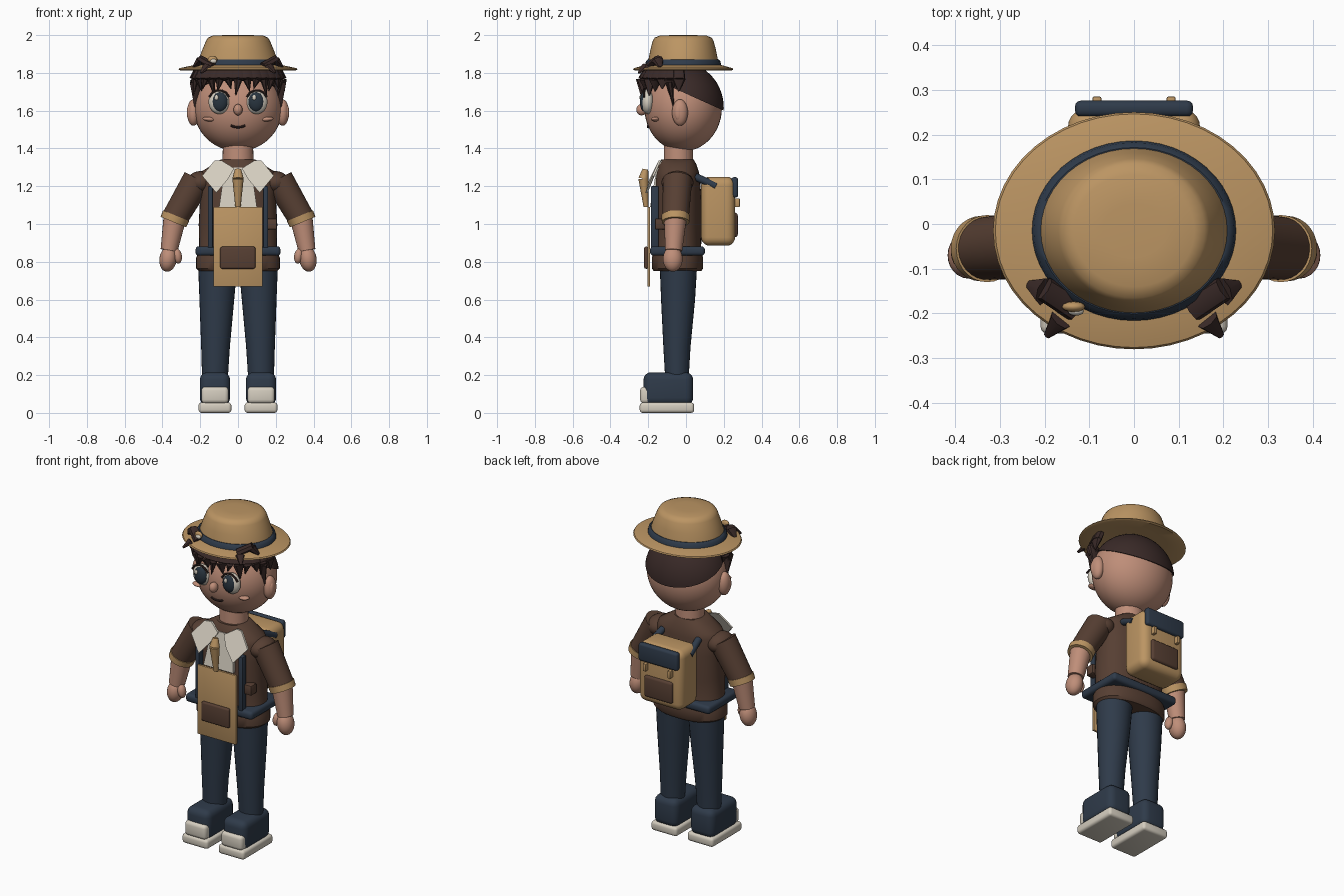
import bpy, bmesh, math
from mathutils import Vector, Matrix


def material(name, rgb):
    m = bpy.data.materials.new(name)
    m.diffuse_color = (*rgb, 1)
    return m


TAN = material("straw tan", (0.50, 0.30, 0.125))
BROWN = material("shirt brown", (0.095, 0.050, 0.033))
NAVY = material("navy cloth", (0.028, 0.043, 0.068))
CREAM = material("cream", (0.66, 0.61, 0.52))
SKIN = material("skin", (0.52, 0.27, 0.19))
HAIR = material("dark hair", (0.042, 0.023, 0.021))
IRIS = material("eye slate", (0.022, 0.035, 0.050))


def finish(name, bm, mat, angle=40):
    bmesh.ops.recalc_face_normals(bm, faces=bm.faces)
    me = bpy.data.meshes.new(name)
    bm.to_mesh(me)
    bm.free()
    me.materials.append(mat)
    me.shade_smooth()
    me.set_sharp_from_angle(angle=math.radians(angle))
    ob = bpy.data.objects.new(name, me)
    bpy.context.collection.objects.link(ob)
    return ob


def loft(name, rings, mat, n=40, power=2.0):
    """Stack of rounded rings given as (cx, cy, z, rx, ry)."""
    bm = bmesh.new()
    loops = []
    for cx, cy, z, rx, ry in rings:
        loop = []
        for i in range(n):
            c, s = math.cos(2 * math.pi * i / n), math.sin(2 * math.pi * i / n)
            x = math.copysign(abs(c) ** (2 / power), c)
            y = math.copysign(abs(s) ** (2 / power), s)
            loop.append(bm.verts.new((cx + rx * x, cy + ry * y, z)))
        loops.append(loop)
    for a, b in zip(loops, loops[1:]):
        for i in range(n):
            j = (i + 1) % n
            bm.faces.new((a[i], a[j], b[j], b[i]))
    bm.faces.new(loops[0])
    bm.faces.new(loops[-1])
    return finish(name, bm, mat)


def ball(name, loc, radii, mat, tilt=0, seg=24):
    bm = bmesh.new()
    m = Matrix.Translation(loc) @ Matrix.Rotation(tilt, 4, 'Y') @ Matrix.Diagonal((*radii, 1))
    bmesh.ops.create_uvsphere(bm, u_segments=seg, v_segments=seg * 2 // 3, radius=1, matrix=m)
    return finish(name, bm, mat, 180)


def rod(name, a, b, r1, r2, mat, n=24, flat=1.0):
    a, b = Vector(a), Vector(b)
    d = b - a
    bm = bmesh.new()
    m = (Matrix.Translation((a + b) / 2) @ d.to_track_quat('Z', 'Y').to_matrix().to_4x4()
         @ Matrix.Diagonal((1, flat, 1, 1)))
    bmesh.ops.create_cone(bm, cap_ends=True, segments=n, radius1=r1, radius2=r2,
                          depth=d.length, matrix=m)
    return finish(name, bm, mat)


def box(name, x, y, z, mat, bevel=0.01, seg=3):
    """Rounded box from (min, max) pairs."""
    bm = bmesh.new()
    mid = [(p[0] + p[1]) / 2 for p in (x, y, z)]
    size = [p[1] - p[0] for p in (x, y, z)]
    bmesh.ops.create_cube(bm, size=1, matrix=Matrix.Translation(mid) @ Matrix.Diagonal((*size, 1)))
    bmesh.ops.bevel(bm, geom=bm.edges[:], offset=bevel, segments=seg, profile=0.5, affect='EDGES')
    return finish(name, bm, mat)


def plate(name, pts, thick, mat):
    """Flat polygon thickened towards the back."""
    bm = bmesh.new()
    f = bm.faces.new([bm.verts.new(p) for p in pts])
    ext = bmesh.ops.extrude_face_region(bm, geom=[f], use_keep_orig=True)
    bmesh.ops.translate(bm, vec=(0, thick, 0),
                        verts=[v for v in ext['geom'] if isinstance(v, bmesh.types.BMVert)])
    return finish(name, bm, mat)


def face_y(x, z):
    return -0.015 - 0.205 * math.sqrt(max(0.0, 1 - (x / 0.235) ** 2 - ((z - 1.615) / 0.23) ** 2))


# Torso, hem, neck and belt
loft("shirt", [(0, -0.045, z, rx, ry) for z, rx, ry in (
    (0.75, 0.205, 0.125), (0.765, 0.222, 0.136), (0.82, 0.222, 0.136), (0.86, 0.205, 0.125),
    (1.00, 0.208, 0.128), (1.15, 0.200, 0.126), (1.25, 0.205, 0.118), (1.28, 0.19, 0.112),
    (1.32, 0.125, 0.098), (1.342, 0.09, 0.085))], BROWN, 40, 2.3)
loft("neck", [(0, -0.04, 1.32, 0.082, 0.078), (0, -0.04, 1.43, 0.08, 0.076)], SKIN, 32)
box("belt", (-0.225, 0.225), (-0.19, 0.10), (0.832, 0.882), NAVY, 0.018)

# Head, neck up
ball("head", (0, -0.015, 1.615), (0.235, 0.205, 0.23), SKIN, seg=40)
ball("nose", (0, -0.235, 1.605), (0.024, 0.028, 0.03), SKIN)

# Mouth as short joined strokes
for i in range(6):
    p = []
    for k in (i, i + 1):
        x = -0.038 + 0.076 * k / 6
        z = 1.512 + 7 * x * x
        p.append((x, face_y(x, z) - 0.002, z))
    rod("mouth", p[0], p[1], 0.006, 0.006, HAIR, 8)

# Hair cap cut along a slope from nape to temples
bm = bmesh.new()
bmesh.ops.create_uvsphere(bm, u_segments=40, v_segments=26, radius=1,
                          matrix=Matrix.Translation((0, -0.013, 1.615)) @ Matrix.Diagonal((0.243, 0.213, 0.236, 1)))
bmesh.ops.bisect_plane(bm, geom=bm.verts[:] + bm.edges[:] + bm.faces[:], dist=1e-5,
                       plane_co=(0, 0, 1.69), plane_no=(0, 0.45, 1), clear_inner=True)
bmesh.ops.holes_fill(bm, edges=[e for e in bm.edges if e.is_boundary])
finish("hair_cap", bm, HAIR)

# Fringe tufts
for i in range(15):
    a = math.radians(-84 + 12 * i)
    s, c = math.sin(a), math.cos(a)
    drop = (0.0, 0.035, 0.012)[i % 3]
    top = (0.215 * s, -0.02 - 0.185 * c, 1.815)
    tip = (0.235 * s + 0.012 * (-1) ** i, -0.015 - 0.222 * c, 1.715 - drop)
    mid = (0.238 * s, -0.015 - 0.218 * c, 1.765)
    rod("fringe_root", top, mid, 0.032, 0.036, HAIR, 7, 0.6)
    rod("fringe_tip", mid, tip, 0.036, 0.003, HAIR, 7, 0.6)

for s in (-1, 1):
    # Eyes
    ex, ez = 0.1 * s, 1.645
    ball("eye_white", (ex, -0.203, ez), (0.056, 0.034, 0.063), CREAM, 0.1 * s)
    ball("iris", (ex - 0.004 * s, -0.222, ez + 0.002), (0.041, 0.022, 0.051), IRIS)
    ball("eye_glint", (ex - 0.014, -0.240, ez + 0.024), (0.011, 0.006, 0.014), CREAM, seg=12)
    for k in range(5):
        p = []
        for j in (k, k + 1):
            a = math.radians(25 + 26 * j)
            p.append((ex + 0.058 * math.cos(a), -0.222, ez + 0.064 * math.sin(a)))
        rod("eyelash", p[0], p[1], 0.006, 0.006, HAIR, 8)
    # Cheeks, ears and sideburns
    ball("cheek", (0.155 * s, face_y(0.155, 1.555) - 0.004, 1.555), (0.033, 0.022, 0.012), SKIN, -0.1 * s)
    ball("ear", (0.236 * s, -0.032, 1.59), (0.034, 0.042, 0.07), SKIN)
    ball("ear_hollow", (0.257 * s, -0.04, 1.59), (0.014, 0.022, 0.042), SKIN)
    rod("sideburn", (0.222 * s, -0.085, 1.75), (0.225 * s, -0.065, 1.61), 0.035, 0.004, HAIR, 7, 0.5)
    # Locks curling over the brim
    rod("brim_lock", (0.13 * s, -0.19, 1.835), (0.20 * s, -0.145, 1.875), 0.03, 0.028, HAIR, 7, 0.7)
    rod("brim_lock_end", (0.20 * s, -0.15, 1.865), (0.235 * s, -0.135, 1.83), 0.034, 0.01, HAIR, 7, 0.7)
    rod("front_lock", (0.165 * s, -0.215, 1.835), (0.195 * s, -0.25, 1.80), 0.026, 0.008, HAIR, 7, 0.7)

# Hat
C = -0.015
loft("hat_brim", [(0, C, z, rx, ry) for z, rx, ry in (
    (1.827, 0.20, 0.17), (1.813, 0.305, 0.257), (1.818, 0.315, 0.265), (1.825, 0.31, 0.261),
    (1.845, 0.215, 0.19))], TAN, 48)
loft("hat_crown", [(0, C, z, rx, ry) for z, rx, ry in (
    (1.83, 0.215, 0.19), (1.87, 0.209, 0.184), (1.92, 0.190, 0.174), (1.97, 0.169, 0.161),
    (1.987, 0.158, 0.15), (1.997, 0.135, 0.125), (2.0, 0.07, 0.06))], TAN, 48)
loft("hat_band", [(0, C, z, rx, ry) for z, rx, ry in (
    (1.836, 0.222, 0.195), (1.842, 0.228, 0.201), (1.862, 0.224, 0.197), (1.872, 0.212, 0.186))], NAVY, 48)
ball("hat_bead", (-0.135, -0.185, 1.87), (0.026, 0.012, 0.02), TAN, seg=12)
ball("hat_bead_light", (-0.13, -0.195, 1.862), (0.018, 0.01, 0.012), CREAM, seg=12)

for s in (-1, 1):
    # Arms
    Y = -0.045
    rod("sleeve", (0.215 * s, Y, 1.235), (0.335 * s, Y - 0.01, 1.03), 0.078, 0.07, BROWN, 28)
    ball("shoulder", (0.20 * s, Y, 1.22), (0.07, 0.085, 0.06), BROWN)
    rod("cuff", (0.328 * s, Y - 0.01, 1.044), (0.342 * s, Y - 0.01, 1.01), 0.075, 0.073, TAN, 28)
    rod("forearm", (0.335 * s, -0.057, 1.03), (0.365 * s, -0.065, 0.86), 0.060, 0.045, SKIN)
    ball("hand", (0.370 * s, -0.07, 0.815), (0.046, 0.052, 0.068), SKIN, -0.15 * s)
    ball("thumb", (0.320 * s, -0.082, 0.83), (0.023, 0.026, 0.04), SKIN, 0.15 * s)

    # Legs and shoes
    loft("trouser_leg", [(0.122 * s, -0.048, 0.18, 0.068, 0.062), (0.119 * s, -0.048, 0.35, 0.076, 0.072),
                         (0.112 * s, -0.042, 0.6, 0.092, 0.09), (0.107 * s, -0.04, 0.8, 0.105, 0.10)],
         NAVY, 28)
    x1, x2 = sorted((0.042 * s, 0.202 * s))
    box("shoe", (x1, x2), (-0.225, 0.038), (0.04, 0.215), NAVY, 0.04, 4)
    box("toe_cap", (x1 + 0.008, x2 - 0.008), (-0.243, -0.17), (0.05, 0.138), CREAM, 0.02)
    box("sole", (x1 - 0.007, x2 + 0.007), (-0.245, 0.043), (0.0, 0.055), CREAM, 0.016)

    # Collar wings and strap fronts
    plate("collar_wing", [(0.085 * s, -0.135, 1.335), (0.125 * s, -0.145, 1.335), (0.19 * s, -0.18, 1.255),
                          (0.115 * s, -0.215, 1.165), (0.055 * s, -0.195, 1.235), (0.02 * s, -0.165, 1.295)],
          0.012, CREAM)
    x1, x2 = sorted((0.132 * s, 0.160 * s))
    box("strap_front", (x1, x2), (-0.186, -0.145), (0.86, 1.20), NAVY, 0.006, 2)
    rod("strap_back", (0.12 * s, 0.05, 1.25), (0.135 * s, 0.16, 1.20), 0.02, 0.02, NAVY, 12)
    x1, x2 = sorted((0.083 * s - 0.01, 0.083 * s + 0.01))
    box("pack_buckle", (x1, x2), (0.255, 0.285), (1.09, 1.135), TAN, 0.004, 2)

# Shirt front, necktie and chest pocket
plate("shirt_front", [(-0.07, -0.155, 1.30), (0.07, -0.155, 1.30), (0.10, -0.19, 1.09), (-0.10, -0.19, 1.09)],
      0.02, CREAM)
rod("tie_lower", (0, -0.212, 1.09), (0, -0.225, 1.24), 0.014, 0.03, TAN, 16, 0.9)
rod("tie_upper", (0, -0.225, 1.24), (0, -0.215, 1.29), 0.03, 0.017, TAN, 16, 0.9)
box("side_pocket", (0.14, 0.205), (-0.165, -0.11), (0.97, 1.03), BROWN, 0.008, 2)

# Hanging apron with pocket
box("apron", (-0.13, 0.13), (-0.205, -0.19), (0.668, 1.09), TAN, 0.004, 2)
box("apron_pocket", (-0.094, 0.092), (-0.222, -0.198), (0.763, 0.88), BROWN, 0.01)

# Backpack
box("backpack", (-0.148, 0.148), (0.08, 0.26), (0.885, 1.25), TAN, 0.045, 5)
box("pack_flap", (-0.132, 0.132), (0.24, 0.276), (1.14, 1.248), NAVY, 0.014)
box("pack_pocket", (-0.095, 0.095), (0.24, 0.274), (0.93, 1.06), BROWN, 0.014)
